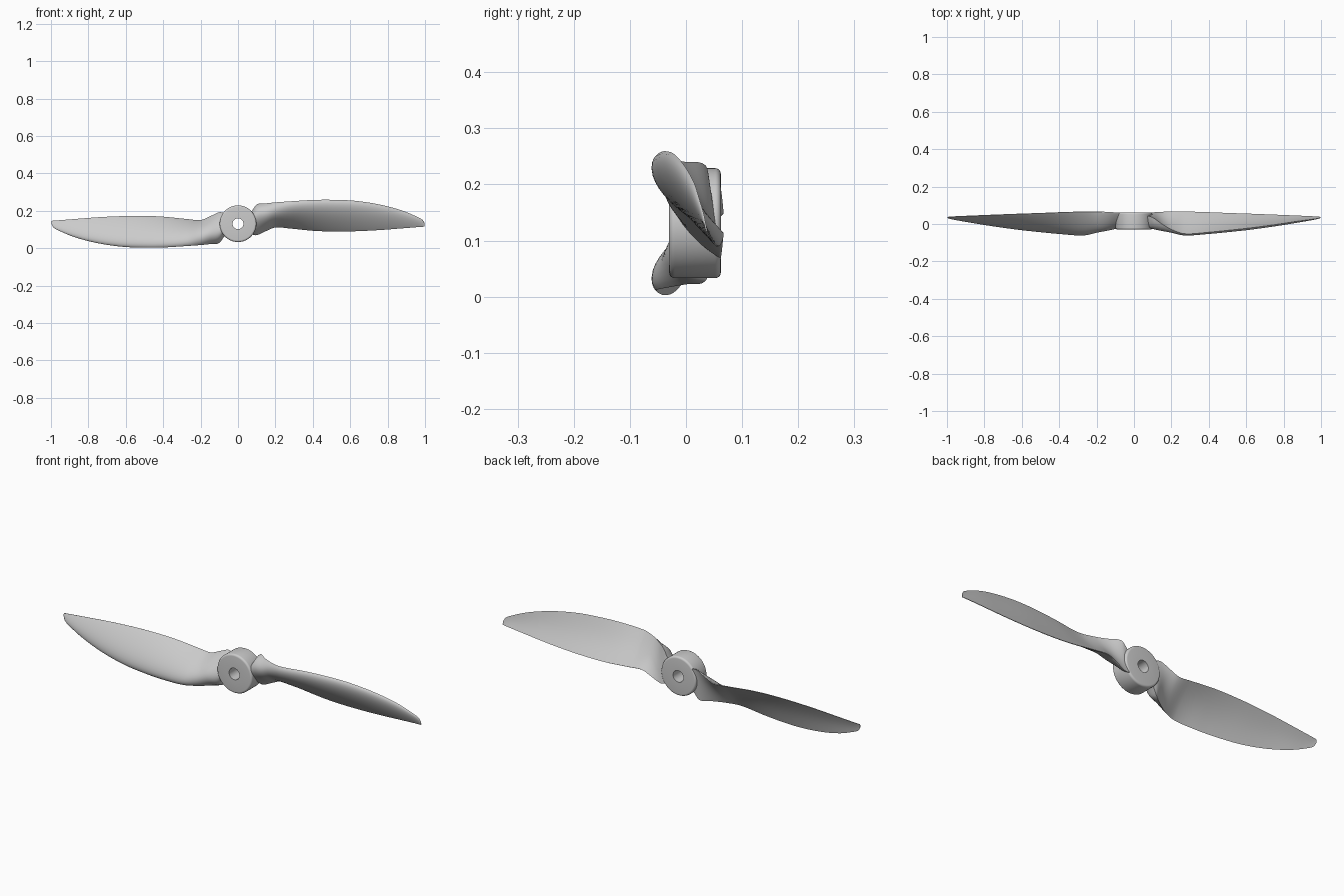
import bpy, bmesh, math

if "Cube" in bpy.data.objects:
    bpy.data.objects.remove(bpy.data.objects["Cube"])

CZ = 0.131  # height of the hub axis

# Blade stations: x, leading edge y z, trailing edge y z, front bulge, back hollow
STATIONS = [
    (0.050, 0.045, 0.170, 0.058, 0.085, 0.060, 0.000),
    (0.072, 0.043, 0.196, 0.059, 0.075, 0.066, 0.000),
    (0.100, 0.035, 0.234, 0.061, 0.070, 0.070, 0.000),
    (0.150, 0.000, 0.240, 0.064, 0.092, 0.058, 0.003),
    (0.200, -0.029, 0.245, 0.066, 0.112, 0.044, 0.005),
    (0.270, -0.052, 0.250, 0.066, 0.107, 0.034, 0.007),
    (0.400, -0.044, 0.258, 0.062, 0.094, 0.030, 0.008),
    (0.500, -0.034, 0.259, 0.058, 0.090, 0.028, 0.008),
    (0.620, -0.021, 0.254, 0.054, 0.091, 0.025, 0.007),
    (0.750, -0.004, 0.235, 0.049, 0.097, 0.020, 0.006),
    (0.870, 0.014, 0.204, 0.044, 0.106, 0.014, 0.004),
    (0.960, 0.026, 0.167, 0.040, 0.113, 0.007, 0.002),
    (0.988, 0.031, 0.150, 0.038, 0.115, 0.004, 0.001),
    (0.998, 0.035, 0.132, 0.037, 0.116, 0.002, 0.000),
]


def finish(bm, name, angle):
    bmesh.ops.recalc_face_normals(bm, faces=bm.faces)
    me = bpy.data.meshes.new(name)
    bm.to_mesh(me)
    bm.free()
    ob = bpy.data.objects.new(name, me)
    bpy.context.collection.objects.link(ob)
    bpy.ops.object.select_all(action='DESELECT')
    ob.select_set(True)
    bpy.context.view_layer.objects.active = ob
    bpy.ops.object.shade_smooth_by_angle(angle=math.radians(angle))
    return ob


def skin(bm, rings, closed):
    pairs = list(zip(rings, rings[1:] + ([rings[0]] if closed else [])))
    for a, b in pairs:
        for i in range(len(a)):
            j = (i + 1) % len(a)
            bm.faces.new((a[i], a[j], b[j], b[i]))


def slopes(pts):
    out = []
    for i in range(len(pts)):
        a, b = pts[max(i - 1, 0)], pts[min(i + 1, len(pts) - 1)]
        out.append([(q - p) / (b[0] - a[0]) for p, q in zip(a, b)])
    return out


def resample(pts, n):
    # Smooth curve through the stations
    m, out = slopes(pts), []
    for i in range(len(pts) - 1):
        h = pts[i + 1][0] - pts[i][0]
        for k in range(n):
            t = k / n
            a = 2 * t**3 - 3 * t**2 + 1
            b = t**3 - 2 * t**2 + t
            c = t**3 - t**2
            out.append([a * p + b * h * u + (1 - a) * q + c * h * v
                        for p, q, u, v in zip(pts[i], pts[i + 1], m[i], m[i + 1])])
    return out + [list(pts[-1])]


def section(s, n=18):
    # Airfoil: rounded front surface, slightly hollow back
    x, ly, lz, ty, tz, front, back = s
    cy, cz = ty - ly, tz - lz
    length = math.hypot(cy, cz)
    ny, nz = cz / length, -cy / length
    ts = [0.5 - 0.5 * math.cos(math.pi * i / n) for i in range(n + 1)]

    def at(t, off):
        return (x, ly + cy * t + ny * off, lz + cz * t + nz * off)
    top = [at(t, front * 1.9 * math.sqrt(t) * (1 - t)**0.9 * (1 - 0.25 * t) * 1.5 + 0.0012 * t)
           for t in ts]
    low = [at(t, back * math.sin(math.pi * t) - 0.0012 * t) for t in ts[1:]]
    return top + low[::-1]


def blade(name, flip):
    bm = bmesh.new()
    rings = []
    for s in resample(STATIONS, 5):
        s[5] *= 0.95
        pts = section(s)
        if flip:
            pts = [(-x, y, 2 * CZ - z) for x, y, z in pts]
        rings.append([bm.verts.new(p) for p in pts])
    skin(bm, rings, False)
    bm.faces.new(rings[0])
    bm.faces.new(rings[-1])
    return finish(bm, name, 40)


# Hub: turned ring with rounded rims and a bored shaft hole
R, HOLE, Y0, Y1, F = 0.098, 0.029, -0.030, 0.062, 0.010
profile = [(HOLE, Y0)]
for cy, start in ((Y0 + F, -90), (Y1 - F, 0)):
    for k in range(6):
        a = math.radians(start + 18 * k)
        profile.append((R - F + F * math.cos(a), cy + F * math.sin(a)))
profile.append((HOLE, Y1))
bm = bmesh.new()
rings = []
for i in range(64):
    a = 2 * math.pi * i / 64
    rings.append([bm.verts.new((r * math.cos(a), y, CZ + r * math.sin(a))) for r, y in profile])
skin(bm, rings, True)
finish(bm, "hub", 35)

# Two blades, half a turn apart
blade("blade_right", False)
blade("blade_left", True)
